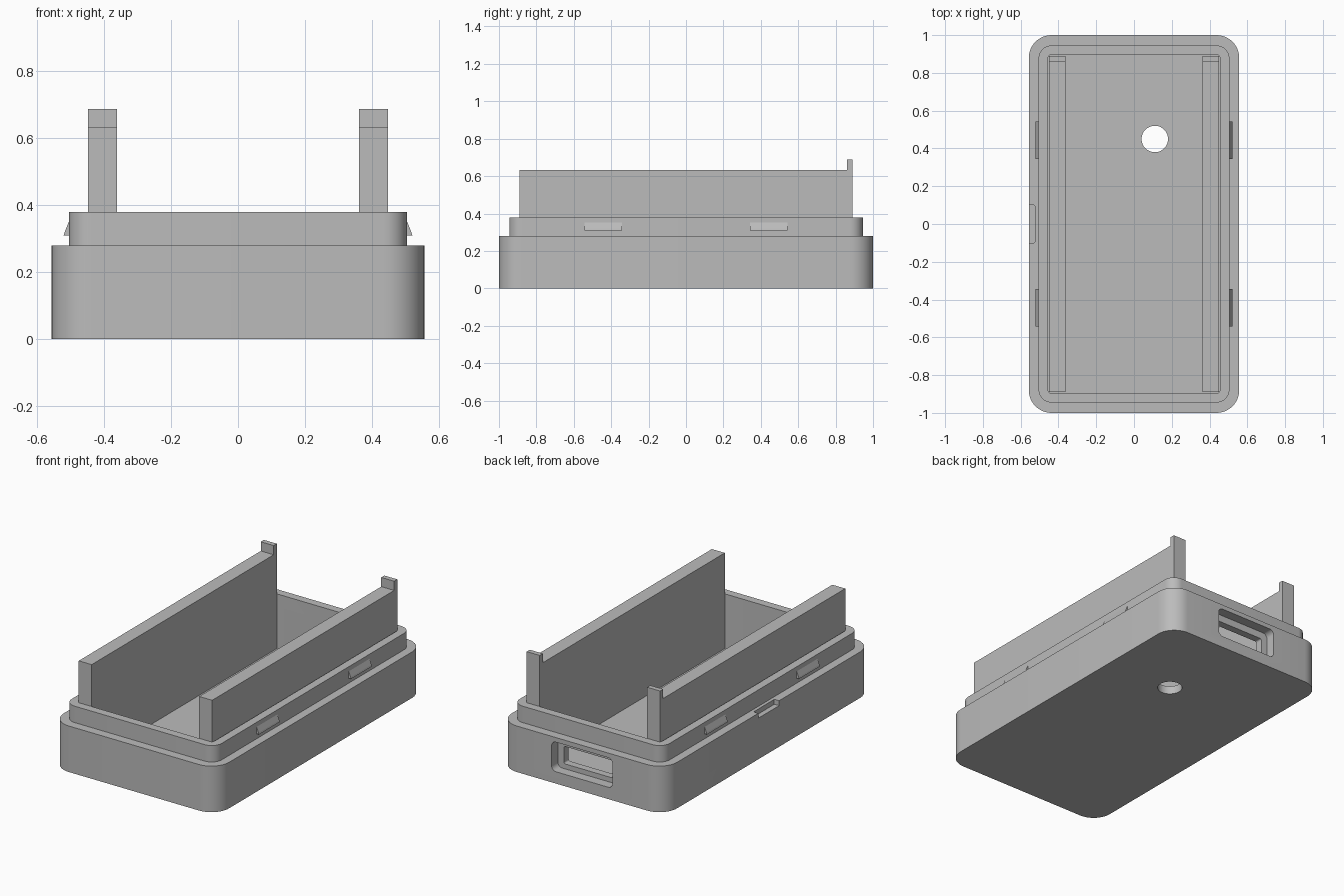
import bpy, bmesh, math
from mathutils import Matrix, Vector

if "Cube" in bpy.data.objects:
    bpy.data.objects.remove(bpy.data.objects["Cube"], do_unlink=True)

grey = bpy.data.materials.new("plain grey")
grey.use_nodes = True
COLOUR = (0.5, 0.5, 0.5, 1)
grey.diffuse_color = COLOUR
grey.node_tree.nodes["Principled BSDF"].inputs["Base Color"].default_value = COLOUR


def ring(hx, hy, r, steps=10):
    """Rounded rectangle outline, counter-clockwise."""
    pts = []
    for q, (sx, sy) in enumerate([(1, 1), (-1, 1), (-1, -1), (1, -1)]):
        for i in range(steps + 1):
            a = math.pi / 2 * (q + i / steps)
            pts.append((sx * (hx - r) + r * math.cos(a), sy * (hy - r) + r * math.sin(a)))
    return pts


def loft(name, sections, matrix=Matrix()):
    """Join equal-sized outlines given as (points, height) and cap both ends."""
    bm = bmesh.new()
    loops = [[bm.verts.new((x, y, z)) for x, y in pts] for pts, z in sections]
    for a, b in zip(loops, loops[1:]):
        for i in range(len(a)):
            j = (i + 1) % len(a)
            bm.faces.new((a[i], a[j], b[j], b[i]))
    bm.faces.new(loops[0][::-1])
    bm.faces.new(loops[-1])
    bm.transform(matrix)
    bmesh.ops.recalc_face_normals(bm, faces=bm.faces)
    mesh = bpy.data.meshes.new(name)
    bm.to_mesh(mesh)
    bm.free()
    mesh.materials.append(grey)
    ob = bpy.data.objects.new(name, mesh)
    bpy.context.collection.objects.link(ob)
    return ob


def prism(name, pts, lo, hi, matrix=Matrix()):
    return loft(name, [(pts, lo), (pts, hi)], matrix)


def select(ob):
    bpy.ops.object.select_all(action='DESELECT')
    ob.select_set(True)
    bpy.context.view_layer.objects.active = ob


def cut(ob, cutter):
    cutter.hide_render = True
    mod = ob.modifiers.new("cut", 'BOOLEAN')
    mod.operation, mod.solver, mod.object = 'DIFFERENCE', 'EXACT', cutter
    select(ob)
    bpy.ops.object.modifier_apply(modifier=mod.name)
    bpy.data.objects.remove(cutter, do_unlink=True)


# Tray: outer wall, step, raised lip and cavity in one shell
outer = ring(0.557, 1.0, 0.12)
lip = ring(0.505, 0.945, 0.068)
cavity = ring(0.455, 0.895, 0.015)
tray = loft("tray", [(outer, 0), (outer, 0.28), (lip, 0.28), (lip, 0.38),
                     (cavity, 0.38), (cavity, 0.05)])

# Port in the back wall: shallow recess, then a smaller through opening
into_back = Matrix.Translation((0, 0, 0.162)) @ Matrix.Rotation(math.pi / 2, 4, 'X')
cut(tray, prism("port_recess", ring(0.205, 0.09, 0.03), -1.1, -0.94, into_back))
into_back = Matrix.Translation((0, 0, 0.155)) @ Matrix.Rotation(math.pi / 2, 4, 'X')
cut(tray, prism("port_opening", ring(0.163, 0.053, 0.01), -1.0, -0.85, into_back))

# Round hole in the floor and pry notch in the side rim
cut(tray, prism("floor_hole", ring(0.07, 0.07, 0.0699, 12), -0.1, 0.15,
                Matrix.Translation((0.11, 0.45, 0))))
cut(tray, prism("pry_notch", ring(0.035, 0.1, 0.006, 3), 0.25, 0.32,
                Matrix.Translation((-0.56, 0, 0))))
select(tray)
bpy.ops.object.shade_smooth_by_angle(angle=math.radians(30))

# Rails with an end tab, and snap wedges, on both sides
rail_profile = [(-0.89, 0.05), (0.89, 0.05), (0.89, 0.688), (0.86, 0.688),
                (0.86, 0.632), (-0.89, 0.632)]
wedge_profile = [(0.503, 0.31), (0.521, 0.31), (0.518, 0.32), (0.505, 0.352), (0.503, 0.352)]
along_x = Matrix(((0, 0, 1, 0), (1, 0, 0, 0), (0, 1, 0, 0), (0, 0, 0, 1)))
along_y = Matrix(((1, 0, 0, 0), (0, 0, 1, 0), (0, 1, 0, 0), (0, 0, 0, 1)))
for side, s in (("left", 1), ("right", -1)):
    flip = Matrix.Scale(s, 4, Vector((1, 0, 0)))
    prism(side + "_rail", rail_profile, 0.362, 0.449, flip @ along_x)
    for end, y in (("front", -0.443), ("back", 0.443)):
        prism(f"{side}_{end}_snap", wedge_profile, y - 0.1, y + 0.1, flip @ along_y)
